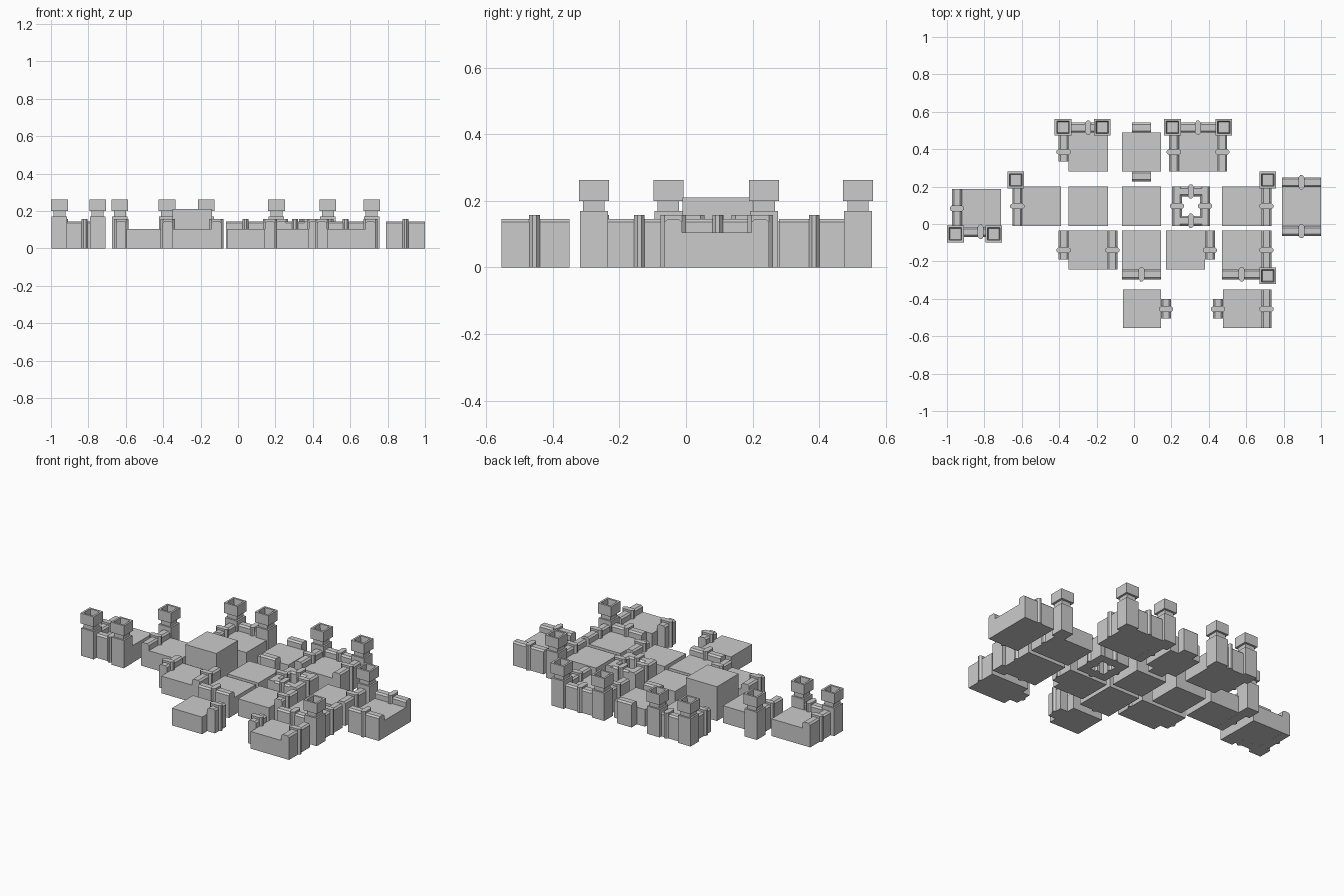
import bpy, bmesh

if "Cube" in bpy.data.objects:
    bpy.data.objects.remove(bpy.data.objects["Cube"])

FLOOR_H, HALF = 0.105, 0.0265


def finish(bm, name):
    bmesh.ops.recalc_face_normals(bm, faces=bm.faces)
    me = bpy.data.meshes.new(name)
    bm.to_mesh(me)
    bm.free()
    ob = bpy.data.objects.new(name, me)
    bpy.context.collection.objects.link(ob)
    return ob


def prism(name, pts, offset):
    """Extrude a closed outline along an offset vector."""
    bm = bmesh.new()
    face = bm.faces.new([bm.verts.new(p) for p in pts])
    res = bmesh.ops.extrude_face_region(bm, geom=[face])
    top = [v for v in res["geom"] if isinstance(v, bmesh.types.BMVert)]
    bmesh.ops.translate(bm, verts=top, vec=offset)
    # extrusion keeps the source face as the base cap when it is still present
    edges = [e for e in bm.edges if e.is_boundary]
    if edges:
        bmesh.ops.holes_fill(bm, edges=edges)
    return finish(bm, name)


def slab(name, x0, x1, y0, y1, h=FLOOR_H):
    return prism(name, [(x0, y0, 0), (x1, y0, 0), (x1, y1, 0), (x0, y1, 0)], (0, 0, h))


# Wall with chamfered cap; axis is the direction it runs, c its centre line
def wall(axis, c, a, b, post=None):
    prof = [(-HALF, 0), (HALF, 0), (HALF, .136), (HALF - .01, .145),
            (.01 - HALF, .145), (-HALF, .136)]
    if axis == 'y':
        prism("wall", [(c + u, a, z) for u, z in prof], (0, b - a, 0))
    else:
        prism("wall", [(a, c + u, z) for u, z in prof], (b - a, 0, 0))
    if post is not None:
        buttress(axis, c, post)


# Faceted pier crossing the wall
def buttress(axis, c, p):
    oct_ = [(.038, .006), (.026, .016), (-.026, .016), (-.038, .006),
            (-.038, -.006), (-.026, -.016), (.026, -.016), (.038, -.006)]
    pts = [(c + u, p + v, 0) if axis == 'y' else (p + v, c + u, 0) for u, v in oct_]
    prism("wall_pier", pts, (0, 0, .157))


# Tower: one square profile stepping up, then down into the hollow top
def tower(x, y):
    steps = [(.042, 0), (.042, .17), (.032, .17), (.032, .199), (.045, .199),
             (.045, .262), (.033, .262), (.029, .215)]
    bm = bmesh.new()
    rings = [[bm.verts.new((x + sx * r, y + sy * r, z))
              for sx, sy in ((-1, -1), (1, -1), (1, 1), (-1, 1))] for r, z in steps]
    for lo, hi in zip(rings, rings[1:]):
        for i in range(4):
            j = (i + 1) % 4
            bm.faces.new((lo[i], lo[j], hi[j], hi[i]))
    bm.faces.new(rings[0][::-1])
    bm.faces.new(rings[-1])
    finish(bm, "tower")


# Floor tiles
for x0, x1, y0, y1 in (
        (-.92, -.71, -.015, .187), (-.597, -.39, -.01, .2), (-.065, .145, -.01, .2),
        (.47, .682, -.01, .2), (.79, 1, -.012, .197), (-.35, -.14, .28, .49),
        (-.065, .145, .28, .49), (.24, .448, .28, .49), (-.35, -.14, -.243, -.035),
        (-.065, .145, -.243, -.035), (.17, .38, -.243, -.035),
        (.47, .682, -.243, -.035), (-.06, .145, -.555, -.35), (.475, .682, -.555, -.35)):
    slab("floor_tile", x0, x1, y0, y1)

# Raised solid block
slab("raised_block", -.35, -.14, -.01, .2, .21)

# Walls running front to back: centre x, y range, pier y
for c, a, b, p in (
        (-.947, -.015, .187, .083), (-.624, -.01, .2, .095), (.708, -.01, .2, .095),
        (-.376, .335, .49, .385), (.213, .28, .49, .385), (.472, .28, .49, .385),
        (-.376, -.19, -.035, -.14), (-.116, -.243, -.035, -.14), (.406, -.19, -.035, -.14),
        (.708, -.243, -.035, -.14), (.171, -.505, -.4, -.455), (.449, -.505, -.4, -.455),
        (.708, -.555, -.35, -.455)):
    wall('y', c, a, b, p)

# Walls running left to right: centre y, x range, pier x
for c, a, b, p in (
        (-.042, -.955, -.75, -.82), (.223, .79, 1, .895), (-.038, .79, 1, .895),
        (.515, -.38, -.17, -.245), (.515, .205, .48, .342), (.515, -.01, .09, None),
        (.255, -.01, .09, None), (-.269, -.065, .145, .04), (-.269, .47, .715, .576)):
    wall('x', c, a, b, p)

# Square well enclosed by four walls
for c in (.23, .38):
    wall('y', c, -.01, .2, .096)
for c in (.017, .174):
    wall('x', c, .23, .38, .304)

# Towers
for x, y in ((-.955, -.053), (-.75, -.053), (-.632, .235), (.715, .235), (-.38, .517),
             (-.17, .517), (.205, .517), (.48, .517), (.715, -.277)):
    tower(x, y)
